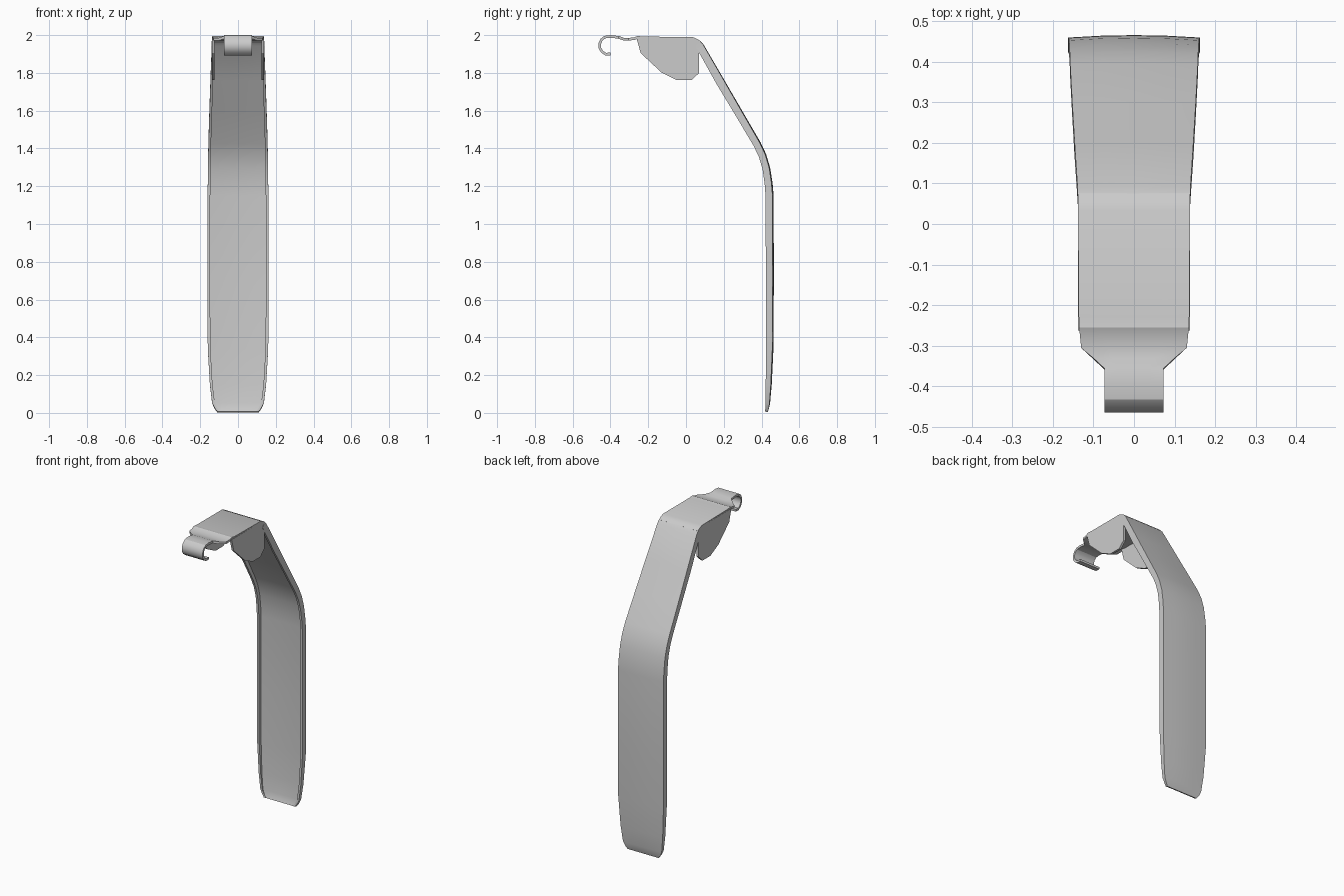
import bpy, bmesh, math
from mathutils import Vector

if "Cube" in bpy.data.objects:
    bpy.data.objects.remove(bpy.data.objects["Cube"])

T = 0.014  # sheet thickness


def finish(name, bm):
    bmesh.ops.remove_doubles(bm, verts=bm.verts, dist=0.0004)
    bmesh.ops.recalc_face_normals(bm, faces=bm.faces)
    me = bpy.data.meshes.new(name)
    bm.to_mesh(me)
    bm.free()
    ob = bpy.data.objects.new(name, me)
    bpy.context.collection.objects.link(ob)
    bpy.ops.object.select_all(action='DESELECT')
    ob.select_set(True)
    bpy.context.view_layer.objects.active = ob
    bpy.ops.object.shade_smooth_by_angle(angle=math.radians(30))
    return ob


def section(w, d, bow):
    """Channel cross-section: (x, depth below the outer surface)."""
    outer = [(-w, d), (-w, bow), (-w / 2, bow / 4), (0, 0),
             (w / 2, bow / 4), (w, bow), (w, d)]
    i = w - T
    inner = [(i, d), (i, T + bow), (w / 2, T + bow / 4), (0, T),
             (-w / 2, T + bow / 4), (-i, T + bow), (-i, d)]
    return outer + inner


def sweep(name, stations):
    """Sweep the channel along (y, z, half width, flange depth, bow)."""
    bm = bmesh.new()
    pts = [Vector(s[:2]) for s in stations]
    rings = []
    for k, (y, z, w, d, bow) in enumerate(stations):
        a = (pts[k] - pts[max(k - 1, 0)]).normalized()
        b = (pts[min(k + 1, len(pts) - 1)] - pts[k]).normalized()
        t = (a + b).normalized()
        n = Vector((t.y, -t.x))
        rings.append([bm.verts.new((x, y + n.x * q, z + n.y * q))
                      for x, q in section(w, d, bow)])
    for r, s in zip(rings, rings[1:]):
        for j in range(len(r)):
            k = (j + 1) % len(r)
            bm.faces.new((r[j], r[k], s[k], s[j]))
    # end caps as strips across the thickness
    for r in (rings[0], rings[-1]):
        for j in range(6):
            bm.faces.new((r[j], r[j + 1], r[12 - j], r[13 - j]))
    return finish(name, bm)


# Top plate with the narrow curled hook at the front
sweep("top_plate_and_hook", [
    (-0.400, 1.893, 0.073, T, 0), (-0.428, 1.893, 0.073, T, 0),
    (-0.450, 1.908, 0.073, T, 0), (-0.463, 1.930, 0.073, T, 0),
    (-0.464, 1.955, 0.073, T, 0), (-0.453, 1.980, 0.073, T, 0),
    (-0.432, 1.996, 0.073, T, 0), (-0.400, 2.000, 0.073, T, 0),
    (-0.355, 1.995, 0.073, T, 0), (-0.330, 1.986, 0.100, T, 0),
    (-0.305, 1.985, 0.130, T, 0), (-0.275, 1.988, 0.133, T, 0),
    (-0.255, 1.996, 0.135, T, 0), (-0.230, 1.992, 0.136, T, 0),
    (0.035, 1.990, 0.138, T, 0), (0.062, 1.978, 0.138, T, 0),
    (0.076, 1.968, 0.138, T, 0)])

# Long bent lever with side flanges
sweep("lever", [
    (0.075, 1.969, 0.139, 0.036, 0.001), (0.092, 1.952, 0.139, 0.042, 0.002),
    (0.200, 1.767, 0.146, 0.046, 0.003), (0.300, 1.595, 0.152, 0.043, 0.004),
    (0.395, 1.432, 0.157, 0.041, 0.005), (0.424, 1.370, 0.158, 0.041, 0.005),
    (0.445, 1.300, 0.159, 0.041, 0.005), (0.458, 1.220, 0.160, 0.042, 0.006),
    (0.464, 1.150, 0.161, 0.043, 0.006), (0.465, 0.700, 0.162, 0.042, 0.006),
    (0.463, 0.340, 0.160, 0.040, 0.006), (0.454, 0.150, 0.149, 0.032, 0.005),
    (0.445, 0.050, 0.137, 0.024, 0.003), (0.439, 0.022, 0.124, 0.019, 0.001),
    (0.432, 0.003, 0.110, 0.015, 0)])

# Side ears folded down from the top plate
EAR = [(-0.262, 1.984), (-0.240, 1.905), (-0.130, 1.802), (-0.050, 1.762),
       (0.030, 1.762), (0.070, 1.800), (0.070, 1.966), (0.035, 1.984)]
for side, label in ((-1, "left"), (1, "right")):
    bm = bmesh.new()
    outer = [bm.verts.new((side * 0.138, y, z)) for y, z in EAR]
    inner = [bm.verts.new((side * (0.138 - T), y, z)) for y, z in EAR]
    bm.faces.new(outer)
    bm.faces.new(inner[::-1])
    for j in range(len(EAR)):
        k = (j + 1) % len(EAR)
        bm.faces.new((outer[j], outer[k], inner[k], inner[j]))
    finish(label + "_ear", bm)
